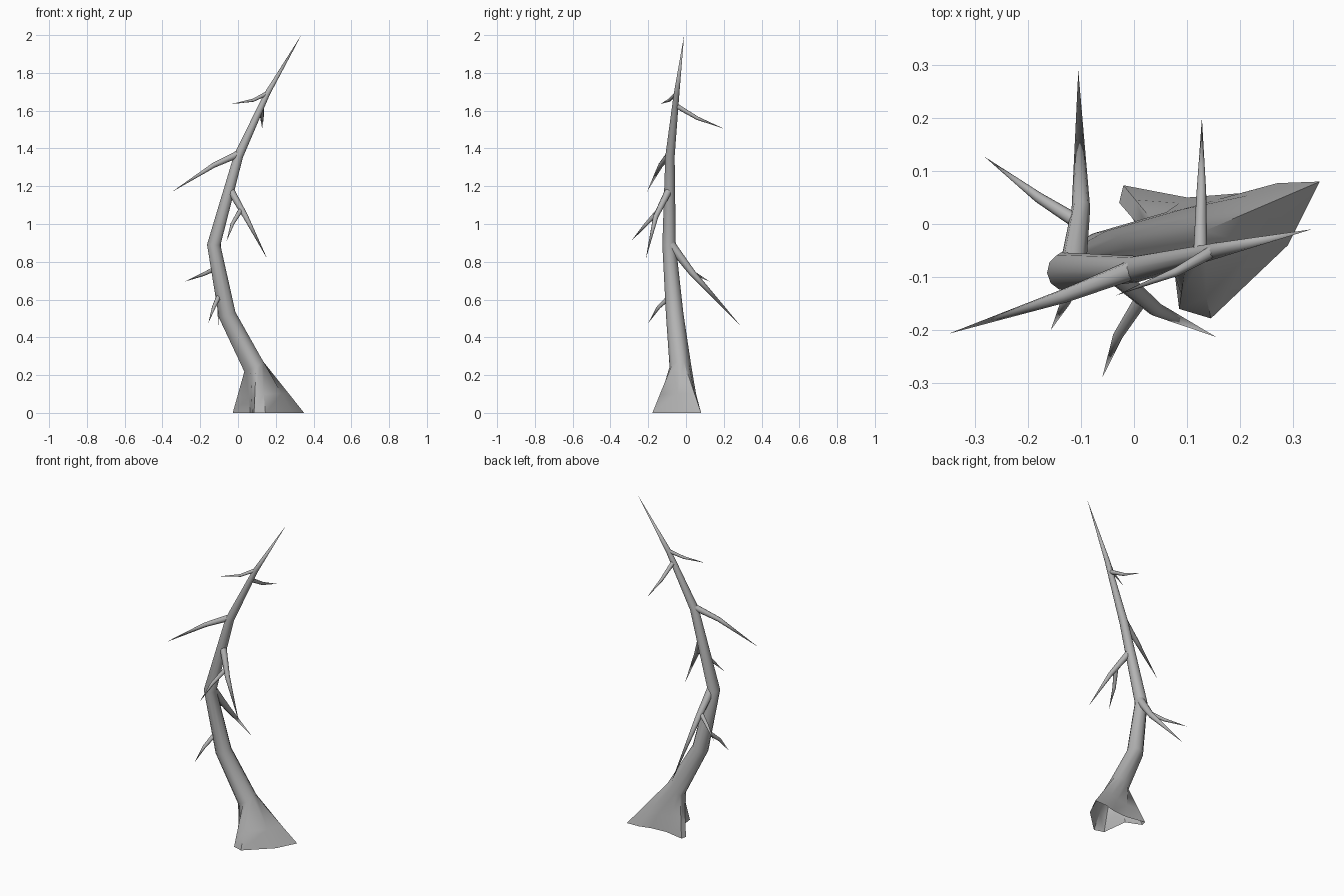
import bpy, bmesh
from math import cos, sin, tau, radians
from mathutils import Vector

cube = bpy.data.objects.get("Cube")
if cube:
    bpy.data.objects.remove(cube, do_unlink=True)

GREY = (0.45, 0.45, 0.45, 1)
bark = bpy.data.materials.new("grey bark")
bark.use_nodes = True
bark.diffuse_color = GREY
bark.node_tree.nodes["Principled BSDF"].inputs["Base Color"].default_value = GREY


def sections(points, radii, sides, phase=0.0):
    """Circular rings standing across a path."""
    pts = [Vector(p) for p in points]
    whole = pts[-1] - pts[0]
    ref = Vector((0, 0, 0))
    ref[min(range(3), key=lambda i: abs(whole[i]))] = 1
    if abs(whole.z) > 1:
        ref = Vector((1, 0, 0))
    rings = []
    for i, (p, r) in enumerate(zip(pts, radii)):
        t = Vector((0, 0, 0))
        if i > 0:
            t += (p - pts[i - 1]).normalized()
        if i < len(pts) - 1:
            t += (pts[i + 1] - p).normalized()
        t.normalize()
        u = (ref - t * ref.dot(t)).normalized()
        v = t.cross(u)
        angles = [phase + tau * k / sides for k in range(sides)]
        rings.append([p + (u * cos(a) + v * sin(a)) * r for a in angles])
    return rings


def loft(name, rings, tip):
    """Skin the rings and close them to a point."""
    bm = bmesh.new()
    loops = [[bm.verts.new(p) for p in ring] for ring in rings]
    n = len(loops[0])
    for low, high in zip(loops, loops[1:]):
        for k in range(n):
            j = (k + 1) % n
            bm.faces.new((low[k], low[j], high[j], high[k]))
    end = bm.verts.new(tip)
    for k in range(n):
        bm.faces.new((loops[-1][k], loops[-1][(k + 1) % n], end))
    bmesh.ops.recalc_face_normals(bm, faces=bm.faces)
    mesh = bpy.data.meshes.new(name)
    bm.to_mesh(mesh)
    bm.free()
    mesh.materials.append(bark)
    obj = bpy.data.objects.new(name, mesh)
    bpy.context.collection.objects.link(obj)
    bpy.ops.object.select_all(action="DESELECT")
    obj.select_set(True)
    bpy.context.view_layer.objects.active = obj
    bpy.ops.object.shade_smooth_by_angle(angle=radians(50))
    return obj


# Trunk: open root footprint flaring out of a bent, tapering stem
footprint = [(0.35, 0.08), (0.27, 0.077), (0.2, 0.058), (0.1, 0.05),
             (-0.02, 0.073), (-0.028, 0.04), (0.065, 0.0), (0.075, -0.08),
             (0.085, -0.16), (0.145, -0.178), (0.29, -0.04)]
stem = [(0.085, -0.03, 0.245), (-0.057, -0.06, 0.52), (-0.128, -0.09, 0.89),
        (0.003, -0.085, 1.36), (0.155, -0.05, 1.69), (0.335, -0.01, 2.0)]
rings = sections(stem, [0.058, 0.047, 0.036, 0.025, 0.015, 0.001],
                 len(footprint), radians(20))[:-1]
ground = [Vector((x, y, 0)) for x, y in footprint]
flare = [g.lerp(s, 0.38) for g, s in zip(ground, rings[0])]
loft("trunk", [ground, flare] + rings, stem[-1])

# Branches: start, bend, tip and thickness at the start
branches = {
    "top_right_twig": ((0.16, -0.045, 1.695), (0.08, -0.09, 1.655), (-0.035, -0.135, 1.635), 0.012),
    "top_back_twig": ((0.125, -0.05, 1.625), (0.127, 0.06, 1.56), (0.128, 0.2, 1.505), 0.013),
    "upper_right_branch": ((0.0, -0.085, 1.37), (-0.13, -0.135, 1.31), (-0.35, -0.207, 1.17), 0.019),
    "front_branch": ((-0.04, -0.09, 1.18), (0.04, -0.16, 1.04), (0.155, -0.213, 0.815), 0.02),
    "front_branch_twig": ((0.015, -0.14, 1.075), (-0.03, -0.21, 1.0), (-0.06, -0.29, 0.91), 0.014),
    "back_branch": ((-0.115, -0.08, 0.89), (-0.1, 0.03, 0.745), (-0.105, 0.29, 0.46), 0.025),
    "back_branch_twig": ((-0.1, 0.0, 0.775), (-0.18, 0.05, 0.735), (-0.282, 0.127, 0.695), 0.014),
    "lower_front_twig": ((-0.1, -0.08, 0.62), (-0.128, -0.145, 0.56), (-0.157, -0.2, 0.475), 0.014),
}
for name, (start, bend, tip, r) in branches.items():
    loft(name, sections([start, bend, tip], [r, r * 0.7, 0], 8)[:-1], tip)
